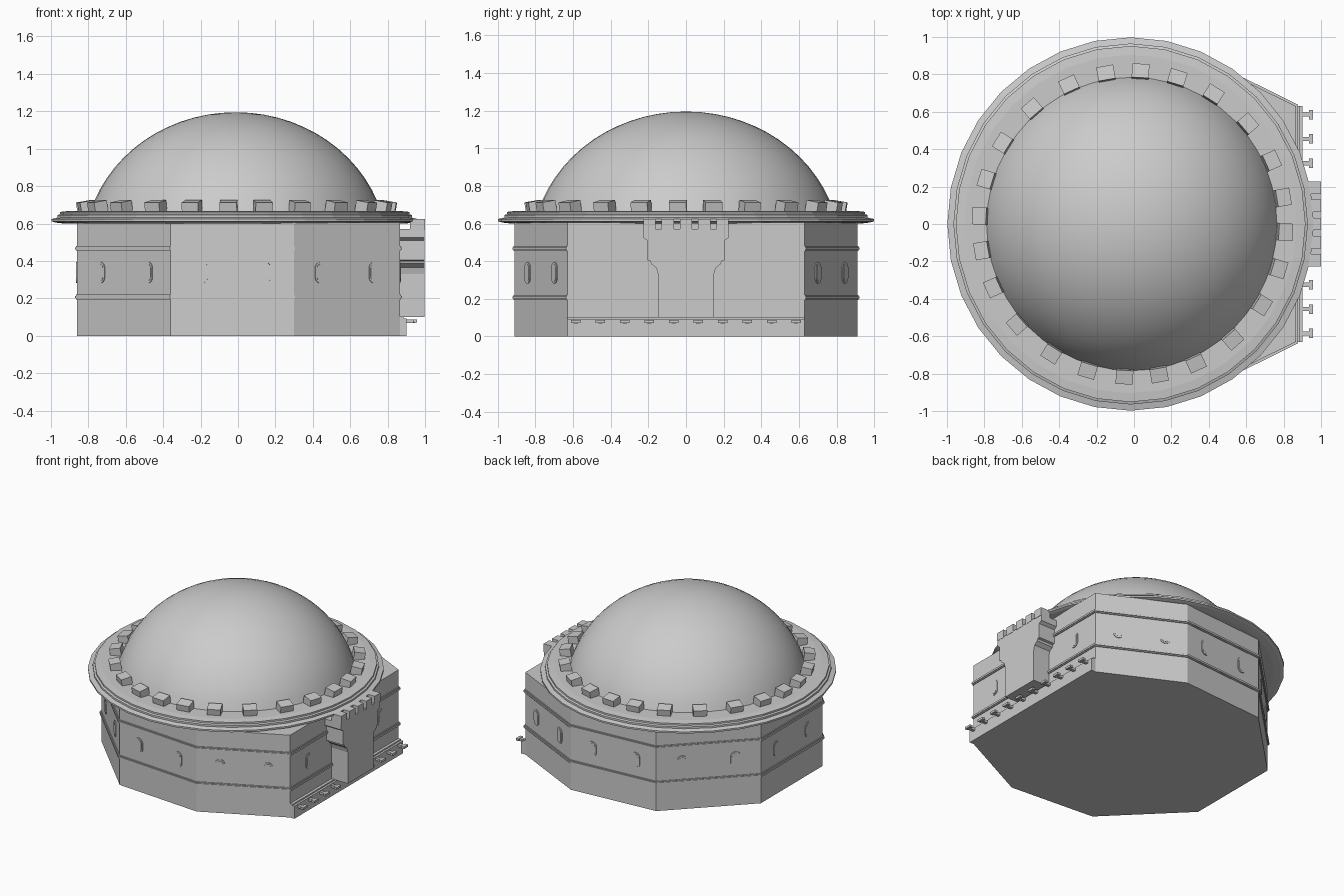
import bpy, bmesh
from math import sin, cos, pi, radians, sqrt
from mathutils import Vector, Matrix

if "Cube" in bpy.data.objects:
    bpy.data.objects.remove(bpy.data.objects["Cube"])


def finish(bm, name, smooth=False):
    bmesh.ops.recalc_face_normals(bm, faces=bm.faces)
    me = bpy.data.meshes.new(name)
    bm.to_mesh(me)
    bm.free()
    ob = bpy.data.objects.new(name, me)
    bpy.context.collection.objects.link(ob)
    if smooth:
        bpy.ops.object.select_all(action='DESELECT')
        ob.select_set(True)
        bpy.context.view_layer.objects.active = ob
        bpy.ops.object.shade_smooth_by_angle(angle=radians(30))
    return ob


def extrude(bm, pts, vec):
    f = bm.faces.new([bm.verts.new(p) for p in pts])
    r = bmesh.ops.extrude_face_region(bm, geom=[f], use_keep_orig=True)
    bmesh.ops.translate(bm, vec=vec, verts=[v for v in r['geom'] if isinstance(v, bmesh.types.BMVert)])


def box(bm, x0, x1, y0, y1, z0, z1):
    extrude(bm, [(x0, y0, z0), (x1, y0, z0), (x1, y1, z0), (x0, y1, z0)], (0, 0, z1 - z0))


def lathe(name, prof, seg, cx, sx, smooth=False):
    # profile of (radius, z); radius 0 becomes a pole
    bm = bmesh.new()
    rings = []
    for r, z in prof:
        n = 1 if r == 0 else seg
        rings.append([bm.verts.new((cx + r * sx * cos(2 * pi * i / seg), r * sin(2 * pi * i / seg), z)) for i in range(n)])
    for a, b in zip(rings, rings[1:]):
        for i in range(seg):
            q = [a[i % len(a)], a[(i + 1) % len(a)], b[(i + 1) % len(b)], b[i % len(b)]]
            bm.faces.new(list(dict.fromkeys(q)))
    return finish(bm, name, smooth)


# Eight-sided drum with a wide entrance face, plus two string courses
half = [(0.865, 0.63), (0.30, 0.91), (-0.36, 0.86), (-0.86, 0.36)]
plan = half + [(x, -y) for x, y in reversed(half)]


def prism(name, grow, z0, z1):
    bm = bmesh.new()
    extrude(bm, [(x * grow, y * grow, z0) for x, y in plan], (0, 0, z1 - z0))
    return finish(bm, name)


prism("drum_wall", 1.0, 0.0, 0.605)
for z, n in ((0.195, "lower"), (0.455, "upper")):
    prism(n + "_string_course", 1.007, z, z + 0.025)
    prism(n + "_string_course_lip", 1.013, z + 0.007, z + 0.018)

# Stepped cornice and dome
lathe("cornice", [(0, 0.60), (0.93, 0.60), (0.975, 0.605), (0.998, 0.612), (0.998, 0.624), (0.965, 0.632),
                  (0.965, 0.645), (0.952, 0.650), (0.952, 0.662), (0.905, 0.667), (0, 0.667)], 32, -0.018, 0.982)
dome = []
for i in range(15):
    a = radians(16) + (pi / 2 - radians(16)) * i / 14
    dome.append((0.82 * cos(a) if i < 14 else 0, 0.45 + 0.745 * sin(a)))
lathe("dome", [(0, dome[0][1])] + dome, 48, -0.012, 0.99, True)

# Blocks round the foot of the dome
bm = bmesh.new()
for q in range(4):
    for d in (-3, -17, -32, -49, -65.5, -80):
        m = (Matrix.Translation((-0.008, 0, 0.685)) @ Matrix.Rotation(radians(d - 90 * q), 4, 'Z')
             @ Matrix.Translation((0.815, 0, 0)) @ Matrix.Rotation(radians(10), 4, 'Y')
             @ Matrix.Diagonal((0.075, 0.092, 0.068, 1)))
        bmesh.ops.create_cube(bm, size=1, matrix=m)
finish(bm, "dome_blocks")

# Oval windows: raised ring with a slightly proud pane
bm = bmesh.new()


def oval(p, along, out):
    for w, h, d in ((0.034, 0.057, 0.005), (0.025, 0.046, 0.007)):
        pts = []
        for i in range(16):
            a = 2 * pi * (i + 0.5) / 16
            pts.append(p + along * (w * cos(a)) + Vector((0, 0, (h - w) * (1 if sin(a) > 0 else -1) + w * sin(a)))
                       - out * 0.005)
        extrude(bm, pts, out * (0.005 + d))


for i in range(8):
    a, b = Vector((*plan[i], 0.338)), Vector((*plan[(i + 1) % 8], 0.338))
    along = (b - a).normalized()
    out = Vector((along.y, -along.x, 0))
    if out.dot(a + b - Vector((0, 0, 0.676))) < 0:
        out = -out
    for t in ((0.25, 0.76) if i < 7 else (0.17, 0.83)):
        oval(a.lerp(b, t), along, out)
finish(bm, "oval_windows")

# Entrance ledge with a row of T-shaped brackets
bm = bmesh.new()
box(bm, 0.80, 0.90, -0.63, 0.63, 0, 0.092)
box(bm, 0.80, 0.885, -0.63, 0.63, 0.09, 0.102)
finish(bm, "entrance_ledge")
bm = bmesh.new()
for i in range(10):
    y = -0.585 + 0.13 * i
    box(bm, 0.89, 0.945, y - 0.011, y + 0.011, 0.068, 0.086)
    box(bm, 0.935, 0.957, y - 0.025, y + 0.025, 0.072, 0.088)
finish(bm, "ledge_brackets")


# Gatehouse: outlines in y/z with a pointed arch notch, stepped back in depth
def arch(w, spring, top):
    side = [(w, 0.10), (w, spring)]
    for i in range(1, 6):
        t = i / 6
        side.append((w * (1 - t) ** 0.8, spring + (top - spring) * sin(t * pi / 2)))
    return side + [(0, top)] + [(-y, z) for y, z in reversed(side)]


def gate_layer(name, sides, w, spring, top, x):
    bm = bmesh.new()
    outline = sides + [(-y, z) for y, z in reversed(sides)]
    pts = outline + list(reversed(arch(w, spring, top)))[::1]
    extrude(bm, [(0.855, y, z) for y, z in pts], (x - 0.855, 0, 0))
    bmesh.ops.triangulate(bm, faces=[f for f in bm.faces if len(f.verts) > 4])
    return finish(bm, name)


sides = [(-0.148, 0.10), (-0.148, 0.33), (-0.158, 0.365), (-0.185, 0.385), (-0.19, 0.40), (-0.205, 0.405),
         (-0.205, 0.51), (-0.227, 0.525), (-0.227, 0.572)]
gate_layer("gate_front", sides, 0.082, 0.31, 0.46, 0.997)
gate_layer("gate_inner_frame", [(-0.12, 0.10), (-0.12, 0.48)], 0.062, 0.31, 0.415, 0.955)
bm = bmesh.new()
box(bm, 0.86, 0.885, -0.10, 0.10, 0.10, 0.46)
box(bm, 0.86, 0.93, -0.08, 0.08, 0.10, 0.125)
finish(bm, "gate_door")
bm = bmesh.new()
for i in range(5):
    y = -0.194 + 0.097 * i
    box(bm, 0.92, 0.999, y - 0.033, y + 0.033, 0.565, 0.625)
finish(bm, "gate_battlements")
